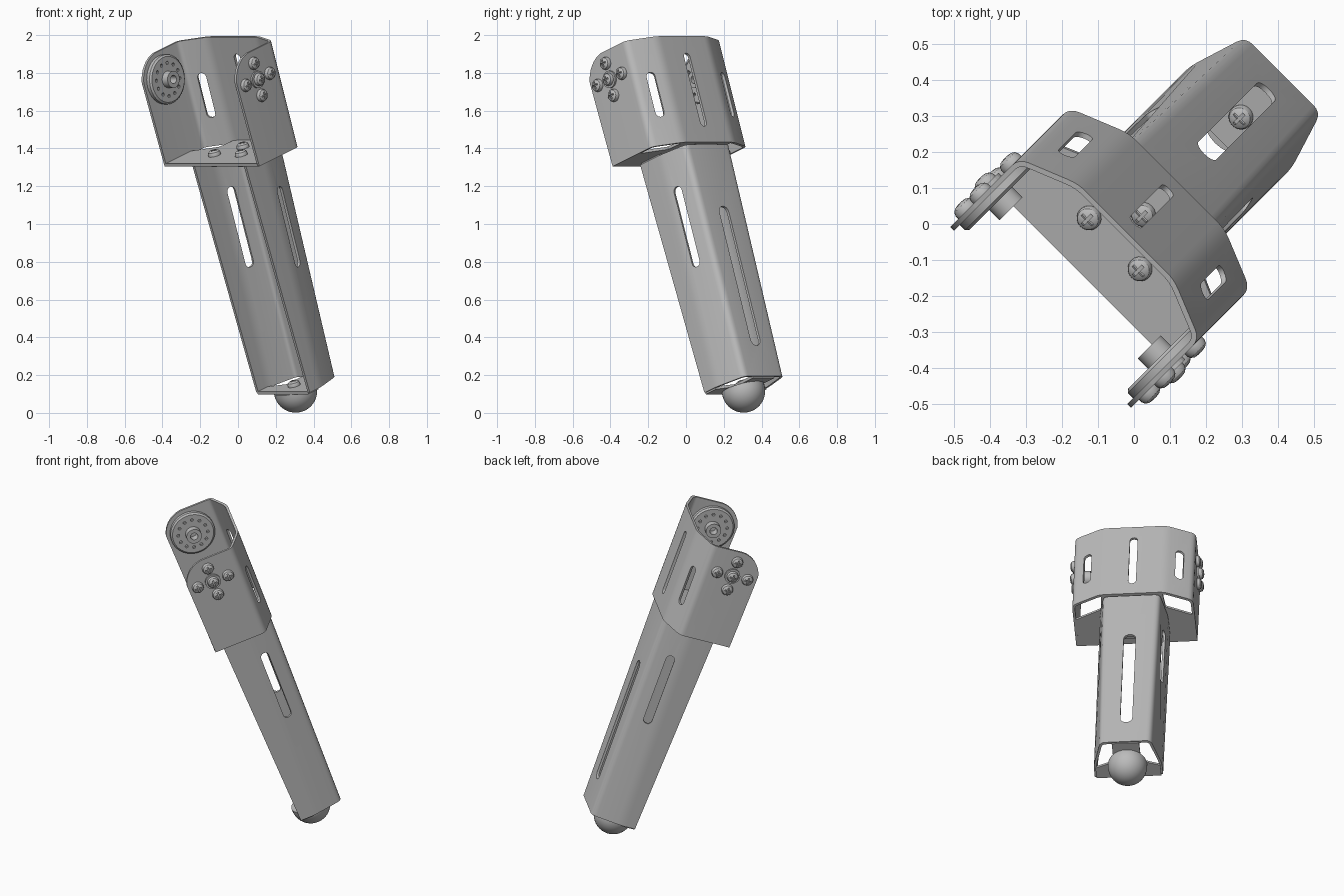
import bpy, bmesh, math
from mathutils import Matrix, Vector

if "Cube" in bpy.data.objects:
    bpy.data.objects.remove(bpy.data.objects["Cube"])

TILT = math.radians(19.5)
R2 = math.sqrt(0.5)
C, S = math.cos(TILT), math.sin(TILT)


def frame(x, y, z, loc=(0, 0, 0)):
    m = Matrix((x, y, z)).transposed().to_4x4()
    m.translation = Vector(loc)
    return m


# local axes: X = sideways, Y = outward from the back plate, Z = up along the leg
LEG = frame((R2, -R2, 0), (C * R2, C * R2, S), (-S * R2, -S * R2, C))
X, Y, Z = Vector((1, 0, 0)), Vector((0, 1, 0)), Vector((0, 0, 1))

metal = bpy.data.materials.new("grey_metal")
metal.diffuse_color = (0.5, 0.5, 0.5, 1)
metal.use_nodes = True
metal.node_tree.nodes["Principled BSDF"].inputs["Base Color"].default_value = metal.diffuse_color


def add(name, mesh, local=Matrix()):
    ob = bpy.data.objects.new(name, mesh)
    bpy.context.collection.objects.link(ob)
    ob.matrix_world = LEG @ local
    if not mesh.materials:
        mesh.materials.append(metal)
    return ob


def finish(bm, name):
    bmesh.ops.remove_doubles(bm, verts=bm.verts, dist=1e-5)
    bmesh.ops.recalc_face_normals(bm, faces=bm.faces)
    me = bpy.data.meshes.new(name)
    bm.to_mesh(me)
    bm.free()
    return me


def prism_into(bm, pts, z0, z1, m=Matrix()):
    lo = [bm.verts.new(m @ Vector((x, y, z0))) for x, y in pts]
    hi = [bm.verts.new(m @ Vector((x, y, z1))) for x, y in pts]
    bm.faces.new(lo[::-1])
    bm.faces.new(hi)
    n = len(pts)
    for i in range(n):
        j = (i + 1) % n
        bm.faces.new((lo[i], lo[j], hi[j], hi[i]))


def circle(r, n=24, cx=0, cy=0):
    return [(cx + r * math.cos(2 * math.pi * i / n), cy + r * math.sin(2 * math.pi * i / n)) for i in range(n)]


def capsule(width, length, n=8):
    r, h = width / 2, length / 2 - width / 2
    arc = [(r * math.cos(math.pi * i / n), r * math.sin(math.pi * i / n)) for i in range(n + 1)]
    return [(x, y + h) for x, y in arc] + [(-x, -y - h) for x, y in arc]


def lathe(name, profile, steps=32):
    bm = bmesh.new()
    vs = [bm.verts.new((r, 0, z)) for r, z in profile]
    es = [bm.edges.new(p) for p in zip(vs, vs[1:])]
    bmesh.ops.spin(bm, geom=vs + es, cent=(0, 0, 0), axis=(0, 0, 1), angle=2 * math.pi, steps=steps)
    return finish(bm, name)


def activate(ob):
    bpy.ops.object.select_all(action='DESELECT')
    ob.select_set(True)
    bpy.context.view_layer.objects.active = ob


def smooth(ob):
    activate(ob)
    bpy.ops.object.shade_smooth_by_angle(angle=math.radians(30))


def cut(ob, bm):
    cutter = add("cutter", finish(bm, "cutter"))
    cutter.matrix_world = ob.matrix_world
    cutter.hide_render = True
    mod = ob.modifiers.new("cut", 'BOOLEAN')
    mod.object, mod.operation, mod.solver = cutter, 'DIFFERENCE', 'EXACT'
    activate(ob)
    bpy.ops.object.modifier_apply(modifier=mod.name)
    bpy.data.objects.remove(cutter)


def bent(points, r=0.03, n=4):
    """Mirror half a section and round its bends."""
    pts = [Vector(p) for p in points]
    pts += [Vector((-p.x, p.y)) for p in reversed(pts)]
    out = [pts[0]]
    for a, b, c in zip(pts, pts[1:], pts[2:]):
        p, q = b + (a - b).normalized() * r, b + (c - b).normalized() * r
        for i in range(n + 1):
            t = i / n
            out.append(p * (1 - t) ** 2 + b * 2 * t * (1 - t) + q * t * t)
    return out + [pts[-1]]


def channel(name, low, high, z0, z1, thick=0.015):
    bm = bmesh.new()
    lo = [bm.verts.new((p.x, p.y, z0)) for p in bent(low)]
    hi = [bm.verts.new((p.x, p.y, z1)) for p in bent(high)]
    for i in range(len(lo) - 1):
        bm.faces.new((lo[i], lo[i + 1], hi[i + 1], hi[i]))
    me = bpy.data.meshes.new(name)
    bm.to_mesh(me)
    bm.free()
    ob = add(name, me)
    mod = ob.modifiers.new("thickness", 'SOLIDIFY')
    mod.thickness, mod.offset, mod.use_even_offset = thick, -1, True
    activate(ob)
    bpy.ops.object.modifier_apply(modifier=mod.name)
    return ob


def slot(bm, width, length, loc, normal):
    nrm = Vector(normal).normalized()
    prism_into(bm, capsule(width, length), -0.06, 0.06, frame(Z.cross(nrm), Z, nrm, loc))


# upper bracket: folded channel with slots and round front corners
bracket = channel("upper_bracket", [(0.355, 0.252), (0.355, 0.565), (0.188, 0.637)],
                  [(0.355, 0.235), (0.355, 0.565), (0.188, 0.637)], 1.295, 1.89)
bm = bmesh.new()
slot(bm, 0.045, 0.41, (0, 0.637, 1.59), Y)
for k in (-1, 1):
    slot(bm, 0.05, 0.25, (k * 0.27, 0.60, 1.575), (k * 0.072, 0.167, 0))
arc = [(0.39 - 0.155 * math.cos(a), 1.735 + 0.156 * math.sin(a))
       for a in (math.pi / 2 * i / 12 for i in range(13))]
prism_into(bm, arc + [(0.39, 1.95), (0.15, 1.95), (0.15, 1.735)], -0.5, 0.5, frame(Y, Z, X))
cut(bracket, bm)
smooth(bracket)

# lower leg: tapered folded channel with slots
leg = channel("lower_leg", [(0.2, 0.354), (0.2, 0.44), (0.148, 0.617)],
              [(0.2, 0.303), (0.2, 0.46), (0.165, 0.628)], -0.012, 1.285)
bm = bmesh.new()
slot(bm, 0.07, 0.78, (0, 0.62, 0.55), Y)
for k in (-1, 1):
    slot(bm, 0.05, 0.45, (k * 0.182, 0.51, 0.865), (k, 0.27, 0))
cut(leg, bm)
smooth(leg)


# cross plates closing the channels
def floor_plate(name, half, z0, z1):
    bm = bmesh.new()
    prism_into(bm, half + [(-x, y) for x, y in reversed(half)], z0, z1)
    add(name, finish(bm, name))


floor_plate("bracket_floor", [(0.345, 0.25), (0.345, 0.45), (0.19, 0.52), (0.18, 0.628)], 1.296, 1.311)
floor_plate("leg_top_plate", [(0.19, 0.306), (0.19, 0.45), (0.08, 0.51), (0.08, 0.62)], 1.278, 1.293)
floor_plate("leg_bottom_plate", [(0.19, 0.352), (0.19, 0.43), (0.08, 0.47), (0.08, 0.61)], -0.02, -0.005)

# rounded foot
dome = [(0.115 * math.cos(math.pi / 2 * i / 12), 0.115 * math.sin(math.pi / 2 * i / 12)) for i in range(13)]
dome[-1] = (0, 0.115)
foot = add("foot", lathe("foot", [(0, -0.014), (0.115, -0.014)] + dome),
           frame(X, -Y, -Z, (0, 0.445, -0.034)))
smooth(foot)

# pan-head screw with a cross recess
screw = add("screw", lathe("screw", [(0, -0.02), (0.015, -0.02), (0.015, 0), (0.034, 0), (0.034, 0.01),
                                     (0.030, 0.020), (0.02, 0.027), (0, 0.03)], 20))
bm = bmesh.new()
a, b = 0.004, 0.02
prism_into(bm, [(b, -a), (b, a), (a, a), (a, b), (-a, b), (-a, a),
                (-b, a), (-b, -a), (-a, -a), (-a, -b), (a, -b), (a, -a)], 0.016, 0.05)
cut(screw, bm)
smooth(screw)
screw_mesh = screw.data
bpy.data.objects.remove(screw)
nut_mesh = lathe("nut", [(0, 0), (0.032, 0), (0.032, 0.025), (0, 0.025)], 6)

# servo horn disc with raised hub and ring of holes
horn = add("horn", lathe("horn", [(0, 0), (0.132, 0), (0.132, 0.022), (0.122, 0.03), (0.045, 0.03),
                                  (0.045, 0.07), (0.022, 0.07), (0.022, 0.02), (0, 0.02)], 40))
bm = bmesh.new()
for i in range(12):
    t = 2 * math.pi * (i + 0.5) / 12
    prism_into(bm, circle(0.009, 10, 0.088 * math.cos(t), 0.088 * math.sin(t)), 0.012, 0.05)
cut(horn, bm)
smooth(horn)
horn_mesh = horn.data
bpy.data.objects.remove(horn)
washer_mesh = lathe("washer", [(0, 0), (0.046, 0), (0.046, 0.012), (0, 0.012)], 24)

# horns inside and screws outside on both bracket sides
N0, U0 = 0.39, 1.735
for k, side in ((-1, "left"), (1, "right")):
    add(side + "_servo_horn", horn_mesh, frame(Y, Z * -k, X * -k, (k * 0.341, N0, U0)))
    add(side + "_washer", washer_mesh, frame(Y, Z * k, X * k, (k * 0.354, N0, U0)))
    for i, (dn, du) in enumerate([(0, 0), (0.095, 0), (-0.095, 0), (0, 0.09), (0, -0.09)]):
        out = 0.364 if i == 0 else 0.354
        add(f"{side}_screw_{i}", screw_mesh, frame(Y, Z * k, X * k, (k * out, N0 + dn, U0 + du)))

# floor screws and nuts
for i, (x, y) in enumerate([(-0.1, 0.385), (0.1, 0.385), (0, 0.505)]):
    add(f"floor_screw_{i}", screw_mesh, frame(X, Y, Z, (x, y, 1.311)))
    add(f"floor_nut_{i}", nut_mesh, frame(X, Y, Z, (x, y, 1.254)))
add("foot_screw", screw_mesh, frame(X, Y, Z, (0, 0.445, -0.005)))
